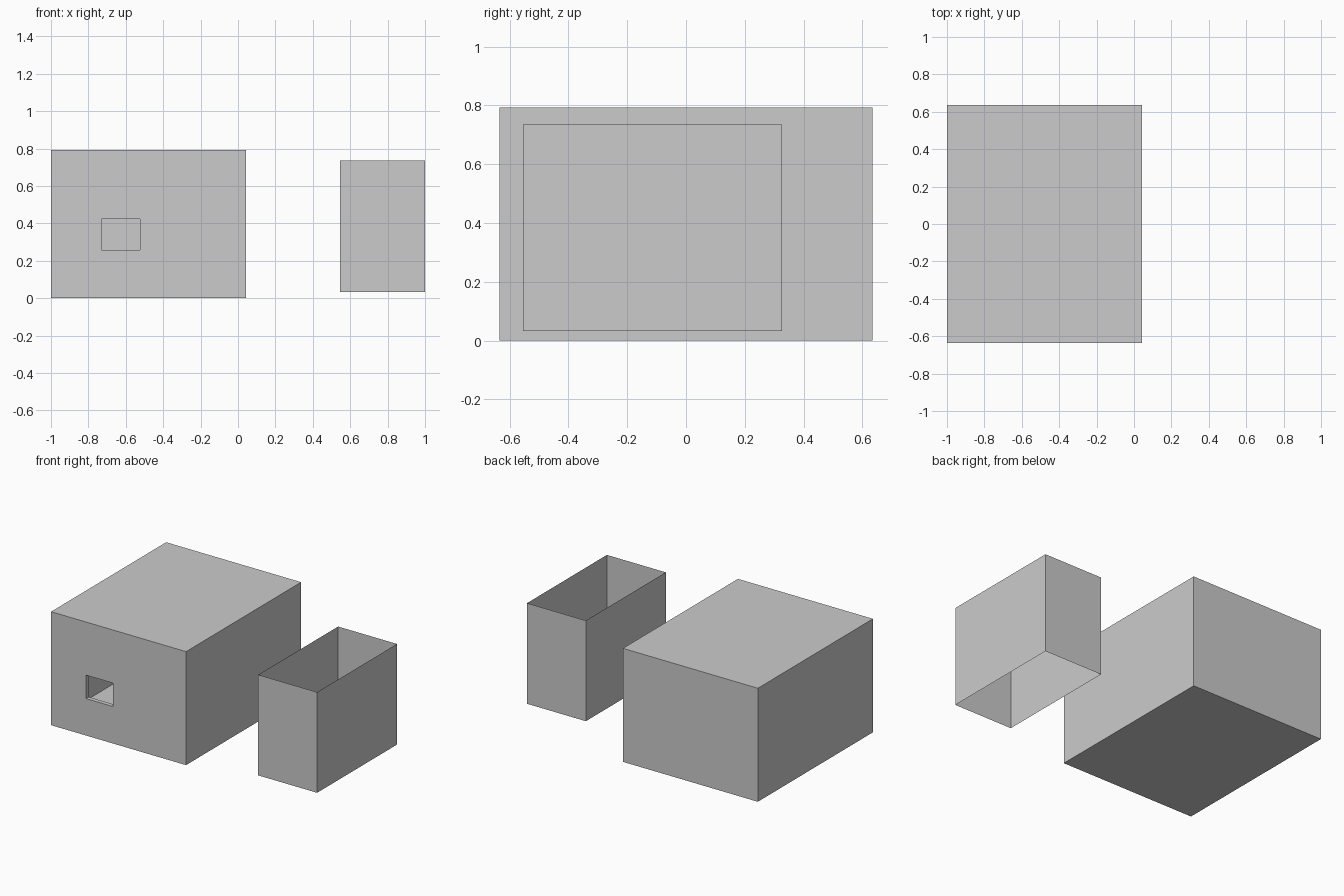
import bpy, bmesh

if "Cube" in bpy.data.objects:
    bpy.data.objects.remove(bpy.data.objects["Cube"])


def box(name, x, y, z, skip_caps=False):
    """Box from (min, max) ranges; skip_caps leaves top and bottom open."""
    bm = bmesh.new()
    bmesh.ops.create_cube(bm, size=1)
    for v in bm.verts:
        v.co = [r[0] if c < 0 else r[1] for c, r in zip(v.co, (x, y, z))]
    bm.normal_update()
    if skip_caps:
        caps = [f for f in bm.faces if abs(f.normal.z) > 0.9]
        bmesh.ops.delete(bm, geom=caps, context='FACES_ONLY')
    mesh = bpy.data.meshes.new(name)
    bm.to_mesh(mesh)
    bm.free()
    obj = bpy.data.objects.new(name, mesh)
    bpy.context.collection.objects.link(obj)
    return obj


def cut(target, cutter):
    cutter.hide_render = True
    cutter.hide_set(True)
    mod = target.modifiers.new(cutter.name, 'BOOLEAN')
    mod.operation = 'DIFFERENCE'
    mod.solver = 'EXACT'
    mod.object = cutter


# Hollow closed body with a small window in the front wall
body = box("body", (-1, 0.043), (-0.635, 0.635), (0, 0.793))
cut(body, box("cavity_cutter", (-0.97, 0.013), (-0.605, 0.605), (0.05, 0.763)))
cut(body, box("window_cutter", (-0.73, -0.523), (-0.7, -0.5), (0.258, 0.422)))

# Thin sleeve beside it, open at top and bottom
box("sleeve", (0.545, 1), (-0.555, 0.327), (0.032, 0.735), skip_caps=True)
